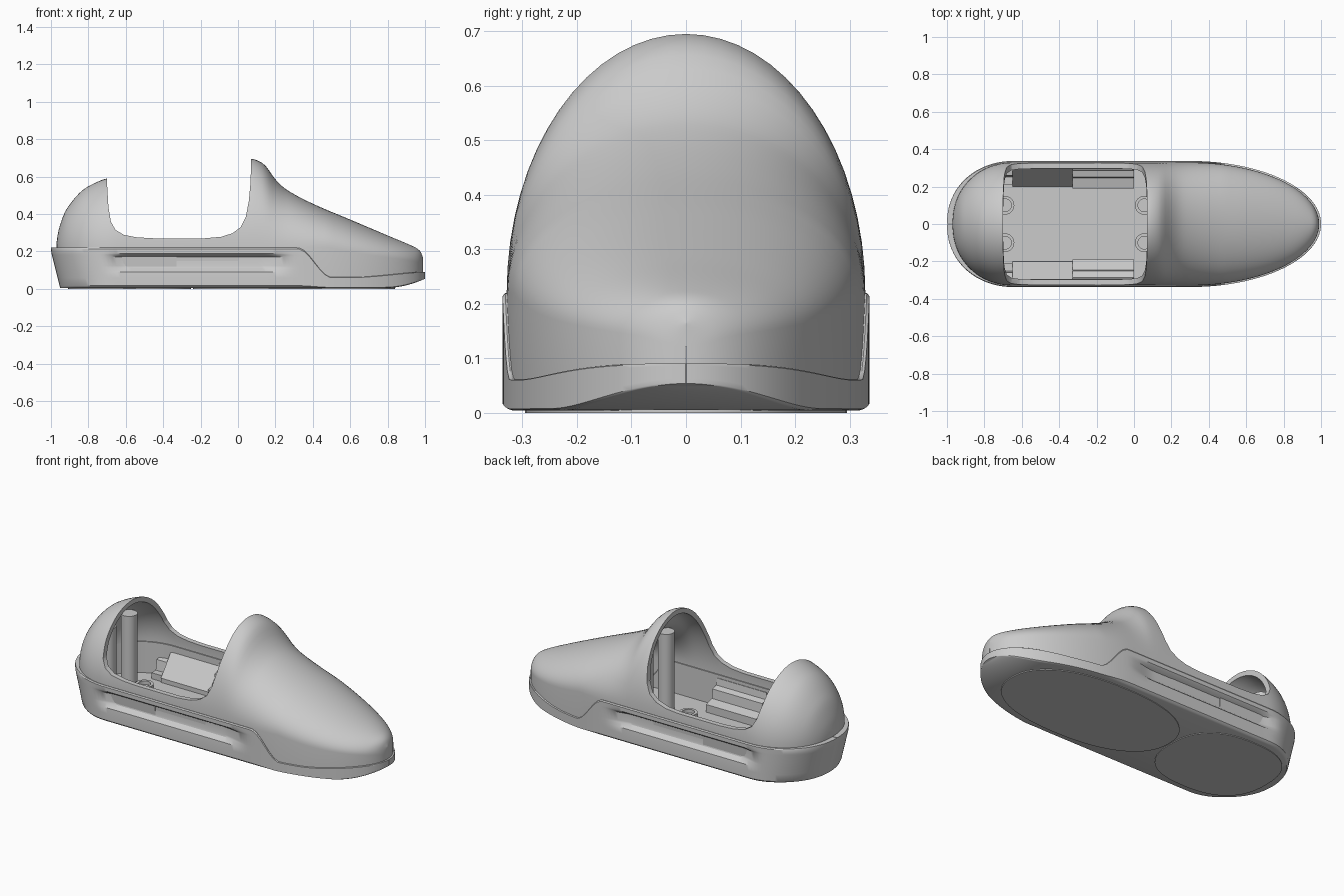
import bpy, bmesh, math

cube = bpy.data.objects.get("Cube")
if cube:
    bpy.data.objects.remove(cube)

grey = bpy.data.materials.new("plain_grey")
grey.use_nodes = True
grey.diffuse_color = (0.6, 0.6, 0.6, 1)
grey.node_tree.nodes["Principled BSDF"].inputs["Base Color"].default_value = (0.6, 0.6, 0.6, 1)


def finish(name, bm, smooth=True):
    bmesh.ops.recalc_face_normals(bm, faces=bm.faces)
    mesh = bpy.data.meshes.new(name)
    bm.to_mesh(mesh)
    bm.free()
    mesh.materials.append(grey)
    ob = bpy.data.objects.new(name, mesh)
    bpy.context.collection.objects.link(ob)
    if smooth:
        shade(ob)
    return ob


def shade(ob):
    bpy.ops.object.select_all(action='DESELECT')
    ob.select_set(True)
    bpy.context.view_layer.objects.active = ob
    bpy.ops.object.shade_smooth_by_angle(angle=math.radians(32))


def loft(name, rings):
    """Skin a list of closed rings and cap both ends."""
    bm = bmesh.new()
    rows = [[bm.verts.new(p) for p in ring] for ring in rings]
    n = len(rows[0])
    for a, b in zip(rows, rows[1:]):
        for i in range(n):
            j = (i + 1) % n
            bm.faces.new((a[i], a[j], b[j], b[i]))
    bm.faces.new(rows[0])
    bm.faces.new(rows[-1])
    return finish(name, bm)


def prism(name, points, place, lo, hi):
    """Extrude a 2D profile; place(u, v, d) gives the 3D point."""
    return loft(name, [[place(u, v, d) for u, v in points] for d in (lo, hi)])


def ease(x, a, b):
    t = min(max((x - a) / (b - a), 0), 1)
    return t * t * (3 - 2 * t)


def curve(points, x):
    """Smooth interpolation through profile points."""
    if x <= points[0][0]:
        return points[0][1]
    for i in range(len(points) - 1):
        (x0, y0), (x1, y1) = points[i], points[i + 1]
        if x <= x1:
            def slope(k):
                a, b = points[max(k - 1, 0)], points[min(k + 1, len(points) - 1)]
                return (b[1] - a[1]) / (b[0] - a[0])
            d, t = x1 - x0, (x - x0) / (x1 - x0)
            return ((1 + 2 * t) * (1 - t) ** 2 * y0 + t * (1 - t) ** 2 * d * slope(i)
                    + t * t * (3 - 2 * t) * y1 + t * t * (t - 1) * d * slope(i + 1))
    return points[-1][1]


# Plan outline shared by base and shell
REAR, FRONT = -0.65, 0.3


def stations(rear_end, front_end, width):
    out = []
    for i in range(25):
        t = math.pi / 2 * (1 - i / 24)
        out.append((REAR + (rear_end - REAR) * math.sin(t), width * max(math.cos(t), 0.004) ** 0.92))
    steps = 50
    out += [(REAR + (FRONT - REAR) * i / steps, width) for i in range(1, steps)]
    for i in range(41):
        t = math.pi / 2 * i / 40
        out.append((FRONT + (front_end - FRONT) * math.sin(t), width * max(math.cos(t), 0.004)))
    return out


def belt(x):
    low = 0.062 + 0.03 * ease(x, 0.6, 1.05)
    return 0.22 + (low - 0.22) * ease(x, 0.32, 0.5)


def base_ring(x, w):
    top = belt(x)
    bottom = 0.004 + 0.05 * max((x - 0.78) / 0.22, 0) ** 2
    scoop = 0.03 * ease(x, -0.74, -0.58) * (1 - ease(x, 0.12, 0.32))
    levels = ((0, 0.94, 0), (0.02, 0.975, 0), (0.06, 1, 0), (0.25, 1, 0), (0.4, 1, 0.1),
              (0.5, 1, 0.9), (0.55, 1, 1), (0.77, 1, 1), (0.82, 1, 0.3), (0.86, 1, 0),
              (0.97, 1, 0), (1, 0.985, 0))
    side = []
    for f, k, s in levels:
        z = bottom + (top - bottom) * f
        lean = 0.05 * (1 - min(z / 0.2, 1)) * ease(x, -0.6, -0.95)
        side.append((x + lean, w * k - s * scoop, z))
    floor = min(bottom + 0.03, top - 0.008)
    side += [(x * 0.95, w * 0.87, top), (x * 0.95, w * 0.87, floor)]
    return side + [(px, -y, z) for px, y, z in reversed(side)]


loft("lower_base", [base_ring(x, w) for x, w in stations(-1, 1, 0.337)])

# Upper shell: a hollow dome lofted along its length
ROOF = ((-0.97, 0.25), (-0.96, 0.31), (-0.93, 0.4), (-0.9, 0.45), (-0.85, 0.51), (-0.8, 0.548),
        (-0.7, 0.59), (-0.4, 0.64), (0.06, 0.695), (0.1, 0.688), (0.145, 0.66), (0.2, 0.585),
        (0.26, 0.53), (0.4, 0.455), (0.6, 0.37), (0.8, 0.285), (0.94, 0.225), (0.975, 0.2), (0.99, 0.165))


def shell_ring(x, w):
    low, high = belt(x) - 0.004, curve(ROOF, x)
    spring = min(0.22, low + 0.45 * (high - low))
    arc = [(w, low)]
    for i in range(33):
        a = math.pi * i / 32
        arc.append((w * math.cos(a), spring + (high - spring) * math.sin(a)))
    arc.append((-w, low))
    outer = [(x, y, z) for y, z in arc]
    inner = [(x * 0.97, y * 0.91, low + (z - low) * 0.94) for y, z in reversed(arc)]
    return outer + inner


shell = loft("upper_shell", [shell_ring(x, w) for x, w in stations(-0.97, 0.99, 0.329)])

# Cockpit opening cut sideways through the shell
OPENING = ((-0.7, 0.95), (-0.7, 0.56), (-0.693, 0.44), (-0.68, 0.36), (-0.655, 0.315), (-0.61, 0.288),
           (-0.54, 0.275), (-0.45, 0.27), (-0.18, 0.27), (-0.09, 0.278), (-0.03, 0.297),
           (0.015, 0.33), (0.042, 0.385), (0.058, 0.47), (0.068, 0.58), (0.07, 0.95))
cutter = prism("opening_cutter", OPENING, lambda u, v, d: (u, d, v), -0.6, 0.6)
cut = shell.modifiers.new("opening", 'BOOLEAN')
cut.object = cutter
cut.operation = 'DIFFERENCE'
cut.solver = 'EXACT'
bpy.ops.object.select_all(action='DESELECT')
shell.select_set(True)
bpy.context.view_layer.objects.active = shell
bpy.ops.object.modifier_apply(modifier=cut.name)
bpy.data.objects.remove(cutter)
shade(shell)


# Sole pads
def sole(name, cx, a, b, power):
    pts = []
    for i in range(64):
        t = 2 * math.pi * i / 64
        c, s = math.cos(t), math.sin(t)
        pts.append((cx + a * math.copysign(abs(c) ** (2 / power), c),
                    b * math.copysign(abs(s) ** (2 / power), s)))
    prism(name, pts, lambda u, v, d: (u, v, d), 0, 0.006)


sole("front_sole_pad", 0.3, 0.54, 0.295, 2.3)
sole("rear_sole_pad", -0.58, 0.33, 0.29, 2.5)


# Round fittings inside the cockpit
def post(name, x, y, radius, lo, hi, hole=0):
    circle = [(math.cos(math.pi * i / 16), math.sin(math.pi * i / 16)) for i in range(32)]
    profile = [(radius, lo), (radius, hi)]
    if hole:
        profile += [(hole, hi), (hole, lo + 0.004)]
    loft(name, [[(x + c * r, y + s * r, z) for c, s in circle] for r, z in profile])


RAMP = ((0.2, 0.03), (0.2, 0.06), (0.3, 0.19), (0.315, 0.19), (0.3, 0.03))
RAIL = ((0.19, 0.03), (0.19, 0.08), (0.245, 0.095), (0.25, 0.15), (0.285, 0.16), (0.29, 0.2),
        (0.31, 0.2), (0.3, 0.03))
STEP = ((0.21, 0.03), (0.21, 0.07), (0.25, 0.07), (0.26, 0.13), (0.305, 0.14), (0.3, 0.03))
for side, label in ((1, "left"), (-1, "right")):
    for part, shape, lo, hi in (("ramp", RAMP, -0.65, -0.33), ("rail", RAIL, -0.33, 0.0),
                                ("step", STEP, -0.72, -0.65)):
        prism(f"{label}_{part}", shape, lambda u, v, d: (d, side * u, v), lo, hi)
    for end, bx, px, top in (("rear", -0.69, -0.79, 0.45), ("front", 0.055, 0.2, 0.5)):
        post(f"{label}_{end}_boss", bx, side * 0.1, 0.05, 0.03, 0.055, 0.034)
        post(f"{label}_{end}_column", px, side * 0.1, 0.045, 0.03, top)
